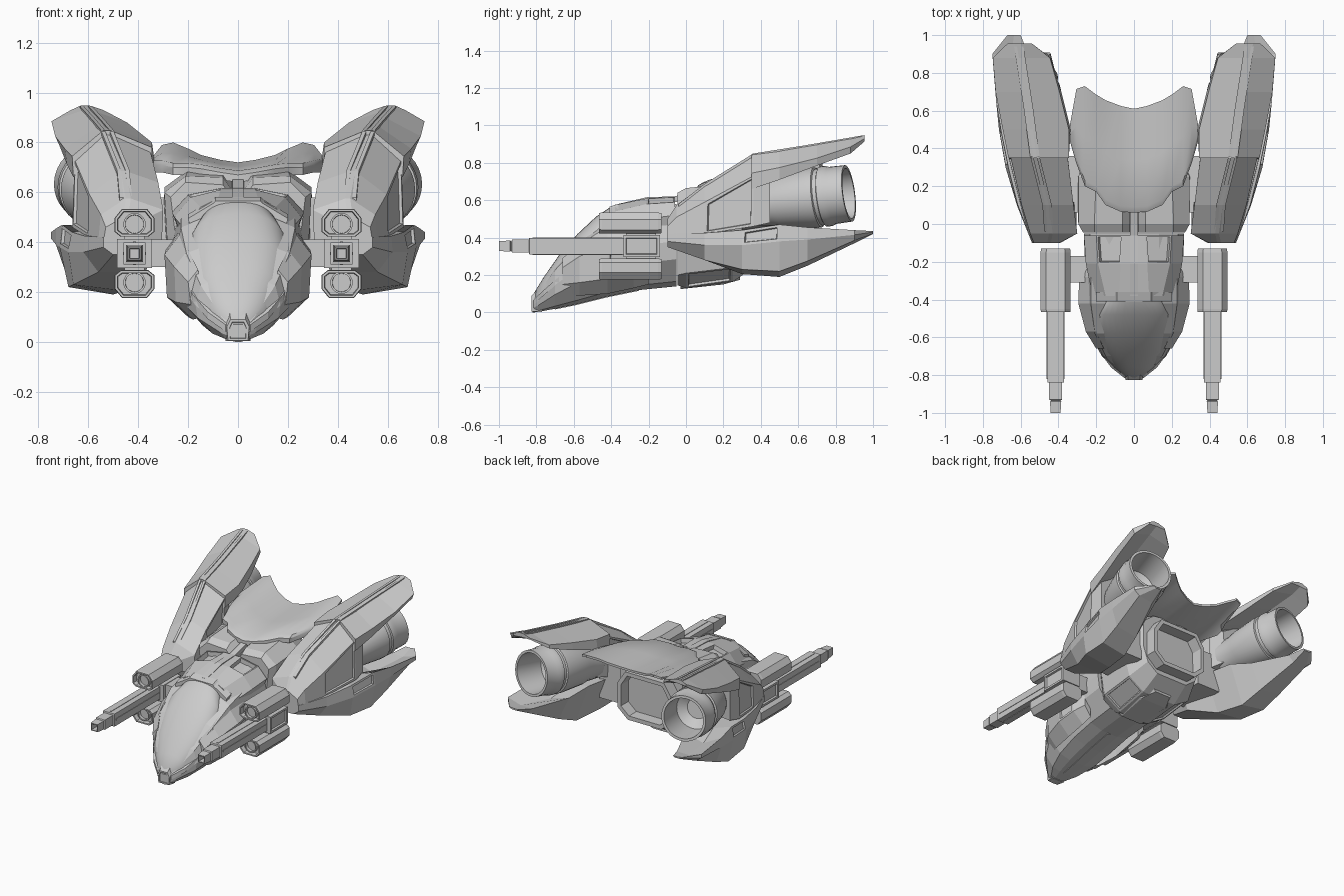
import bpy, bmesh
from math import cos, sin, pi
from mathutils import Vector


def finish(name, bm, mirror=False, smooth=False):
    me = bpy.data.meshes.new(name)
    bm.to_mesh(me)
    bm.free()
    ob = bpy.data.objects.new(name, me)
    bpy.context.collection.objects.link(ob)
    if mirror:
        ob.modifiers.new("mirror", 'MIRROR')
    if smooth:
        bpy.ops.object.select_all(action='DESELECT')
        ob.select_set(True)
        bpy.context.view_layer.objects.active = ob
        bpy.ops.object.shade_smooth_by_angle(angle=0.6)
    return ob


def loft(name, rings, mirror=False, smooth=False, panels=(), inset=(0.02, -0.012), cap=None):
    """Skin closed rings of 3D points; panels = (ring, edge) faces to recess; cap = (index, width, depth)."""
    bm = bmesh.new()
    vs = [[bm.verts.new(p) for p in r] for r in rings]
    n = len(vs[0])
    side = {}
    for i in range(len(vs) - 1):
        for j in range(n):
            k = (j + 1) % n
            side[i, j] = bm.faces.new((vs[i][j], vs[i][k], vs[i + 1][k], vs[i + 1][j]))
    caps = [bm.faces.new(vs[0][::-1]), bm.faces.new(vs[-1])]
    bmesh.ops.recalc_face_normals(bm, faces=bm.faces[:])
    for p in panels:
        bmesh.ops.inset_individual(bm, faces=[side[p]], thickness=inset[0], depth=0)
        bmesh.ops.inset_individual(bm, faces=[side[p]], thickness=0.005, depth=inset[1])
    if cap:
        bmesh.ops.inset_individual(bm, faces=[caps[cap[0]]], thickness=cap[1], depth=0)
        bmesh.ops.inset_individual(bm, faces=[caps[cap[0]]], thickness=0.003, depth=cap[2])
    return finish(name, bm, mirror, smooth)


def ring(y, pts):
    return [(x, y, z) for x, z in pts]


def sym(y, half):
    """Full ring from its right half, listed bottom to top."""
    return ring(y, list(half) + [(-x, z) for x, z in reversed(half)])


def box(name, x0, x1, y0, y1, z0, z1, mirror=False, **kw):
    q = [(x0, z0), (x1, z0), (x1, z1), (x0, z1)]
    return loft(name, [ring(y0, q), ring(y1, q)], mirror, **kw)


def lathe(name, prof, origin, axis, seg=28):
    a = Vector(axis).normalized()
    u = a.cross(Vector((0, 0, 1))).normalized()
    v = u.cross(a)
    o = Vector(origin)
    return loft(name, [[o + a * t + (u * cos(2 * pi * k / seg) + v * sin(2 * pi * k / seg)) * r
                        for k in range(seg)] for r, t in prof], True, True)


def rail(name, path, w, h, mirror=True):
    """Thin strip following a path."""
    return loft(name, [[(x - w, y, z - h), (x + w, y, z - h), (x + w, y, z + h), (x - w, y, z + h)]
                       for x, y, z in path], mirror)


# nose hull
shape = [(.25, 0), (.6, .06), (.95, .33), (1, .55), (.88, .9), (.5, 1)]
hull = [(-.82, 0, .07, .04), (-.79, .003, .11, .075), (-.70, .02, .25, .17), (-.58, .045, .39, .235),
        (-.42, .085, .50, .26), (-.25, .12, .55, .26), (-.05, .14, .58, .265)]
loft("nose_hull", [sym(y, [(w * a, b + (t - b) * c) for a, c in shape]) for y, b, t, w in hull])
loft("nose_tip", [sym(-.825, [(.04, 0.005), (.045, .06), (.03, .09)]),
                  sym(-.77, [(.05, .003), (.055, .10), (.035, .15)])], cap=(0, .012, -.01))
rail("belly_keel", [(0, y, b + .004) for y, b, t, w in hull[2:6]], .012, .008, False)

# smooth canopy with a long edge frame and a crest behind it
glass = [(-.815, .05, .10, .035), (-.76, .10, .19, .105), (-.68, .17, .305, .165), (-.58, .25, .42, .205),
         (-.48, .34, .513, .205), (-.41, .42, .56, .165), (-.37, .48, .575, .11)]
loft("canopy", [ring(y, [(w * (1 if k < 8 else -1) * abs(cos(pi * k / 16)) ** .8,
                          b + (t - b) * sin(pi * k / 16) ** .85)
                         for k in range(17)]) for y, b, t, w in glass], smooth=True)
rail("canopy_frame", [(w + .004, y, b + .006) for y, b, t, w in glass], .012, .014)
loft("canopy_crest", [sym(y, [(.19, z - .12), (.2, z - .07), (.1, z - .01), (.09, z)])
                      for y, z in ((-.41, .565), (-.36, .582))])

# cheek armour
loft("cheek_armour", [
    ring(-.66, [(.14, .10), (.19, .15), (.20, .24), (.16, .29)]),
    ring(-.57, [(.18, .09), (.25, .16), (.255, .30), (.2, .37)]),
    ring(-.42, [(.2, .10), (.285, .18), (.295, .35), (.21, .46)]),
    ring(-.28, [(.2, .13), (.28, .2), (.29, .37), (.21, .48)]),
    ring(-.2, [(.2, .15), (.25, .22), (.25, .36), (.2, .48)])], True, panels=[(2, 1)])

# deck behind the canopy with recessed slots
loft("rear_deck", [
    sym(-.38, [(.2, .4), (.22, .46), (.15, .54), (.08, .575)]),
    sym(-.21, [(.22, .4), (.255, .5), (.19, .58), (.07, .61)]),
    sym(-.06, [(.22, .4), (.265, .52), (.2, .59), (.06, .618)])],
    panels=[(1, 2), (1, 4)], inset=(.012, -.03))
rail("deck_spine", [(0, -.38, .56), (0, -.21, .6), (0, -.06, .605), (0, .08, .64)], .022, .016, False)

# centre body, rear vent and belly plate
loft("centre_body", [
    sym(-.045, [(.12, .145), (.22, .2), (.25, .42), (.27, .58), (.21, .64), (.06, .63), (.025, .58)]),
    sym(.0, [(.12, .13), (.25, .21), (.285, .42), (.295, .6), (.21, .665), (.06, .66), (.025, .61)]),
    sym(.25, [(.13, .165), (.25, .24), (.3, .42), (.295, .62), (.2, .69), (.06, .69), (.025, .67)]),
    sym(.38, [(.12, .25), (.2, .31), (.24, .42), (.24, .6), (.15, .67), (.06, .68), (.025, .68)])],
    panels=[(1, 0), (1, 12)])
loft("rear_vent", [sym(y, [(.13, .28), (.21, .35), (.21, .52), (.15, .61)]) for y in (.3, .46)],
     cap=(1, .03, -.13))
loft("belly_plate", [sym(-.03, [(.08, .125), (.15, .17)]), sym(.2, [(.1, .15), (.17, .2)]),
                     sym(.29, [(.06, .175), (.1, .22)])])

# tail plate, lofted across x: x, front y, back y, front z, back z
tail = [(0, .06, .61, .675, .72), (.07, .065, .625, .685, .73), (.15, .10, .655, .70, .75),
        (.20, .17, .685, .705, .775), (.26, .20, .73, .705, .80), (.305, .32, .715, .715, .79),
        (.34, .44, .52, .715, .745)]
tail = [(-x, *r) for x, *r in tail[:0:-1]] + tail
loft("tail_plate", [[(x, f, a - .035), (x, f, a - .005), (x, f + .03, a + .012),
                     (x, f * .5 + b * .5, a * .55 + c * .45 + .008), (x, b, c), (x, b, c - .015),
                     (x, f * .5 + b * .5, a * .55 + c * .45 - .035)] for x, f, b, a, c in tail], smooth=True)

# nacelles: upper armour, roof fin (hollow underneath), lower armour (hollow on top)
loft("nacelle_upper", [
    ring(-.1, [(.39, .41), (.40, .48), (.44, .5), (.46, .5), (.53, .46), (.54, .40)]),
    ring(-.05, [(.305, .41), (.30, .53), (.43, .575), (.45, .575), (.55, .51), (.56, .41)]),
    ring(.1, [(.305, .44), (.32, .64), (.45, .685), (.47, .685), (.595, .59), (.60, .42)]),
    ring(.36, [(.355, .48), (.352, .765), (.51, .835), (.54, .835), (.655, .73), (.665, .46)]),
    ring(.45, [(.40, .5), (.38, .72), (.52, .8), (.55, .8), (.655, .72), (.655, .48)])],
    True, panels=[(2, 4), (2, 0)])
loft("nacelle_roof", [
    ring(.35, [(.345, .70), (.345, .78), (.51, .848), (.54, .848), (.665, .745), (.66, .66), (.52, .78)]),
    ring(.5, [(.335, .73), (.345, .80), (.53, .867), (.56, .867), (.695, .775), (.685, .71), (.54, .80)]),
    ring(.7, [(.385, .79), (.395, .84), (.56, .9), (.59, .9), (.733, .825), (.715, .785), (.575, .845)]),
    ring(.88, [(.442, .855), (.445, .88), (.59, .93), (.62, .93), (.748, .885), (.735, .85), (.605, .89)]),
    ring(.955, [(.54, .92), (.54, .93), (.595, .948), (.63, .948), (.67, .93), (.67, .915), (.61, .92)])],
    True)
for dx, tag in ((-.017, "inner"), (.017, "outer")):
    rail("ridge_rail_" + tag, [(.45 + dx, -.04, .572), (.46 + dx, .1, .68), (.525 + dx, .36, .842),
                               (.56 + dx, .62, .883), (.61 + dx, .94, .938)], .008, .008)
loft("nacelle_lower", [
    ring(-.1, [(.40, .42), (.54, .42), (.54, .38), (.50, .35), (.42, .35), (.40, .40)]),
    ring(.1, [(.46, .44), (.615, .425), (.62, .36), (.56, .28), (.37, .28), (.32, .44)]),
    ring(.3, [(.52, .46), (.665, .44), (.68, .36), (.66, .23), (.46, .205), (.36, .46)]),
    ring(.5, [(.56, .42), (.705, .47), (.715, .38), (.68, .22), (.50, .19), (.40, .46)]),
    ring(.65, [(.59, .38), (.73, .455), (.73, .39), (.69, .275), (.53, .25), (.45, .42)]),
    ring(.9, [(.65, .41), (.75, .44), (.75, .415), (.71, .385), (.60, .37), (.56, .41)]),
    ring(1.0, [(.635, .43), (.67, .435), (.67, .43), (.65, .42), (.61, .42), (.60, .43)])],
    True, panels=[(2, 1)])
box("nacelle_pylon", .24, .42, .06, .36, .32, .58, True)

# engine nozzle, hollow, splayed outward
lathe("engine_nozzle", [(.12, -.52), (.128, -.42), (.14, -.38), (.162, -.2), (.162, -.17), (.152, -.165),
                        (.152, -.145), (.162, -.14), (.162, -.11), (.154, -.09), (.152, 0), (.135, 0),
                        (.127, -.2), (.07, -.24)], (.59, .87, .637), (.23, 1, .13), 32)

# cannons: barrel, breech, two launcher tubes each
GX, GZ = .415, .355
loft("cannon_barrel", [ring(y, [(GX - h, GZ - h), (GX + h, GZ - h), (GX + h, GZ + h), (GX - h, GZ + h)])
                       for y, h in ((-1, .026), (-.94, .03), (-.935, .024), (-.93, .034), (-.84, .034),
                                    (-.838, .044), (-.3, .044))], True, cap=(0, .008, -.05))
box("barrel_stripe", GX - .047, GX + .047, -.82, -.34, GZ - .006, GZ + .006, True)
box("barrel_top_stripe", GX - .006, GX + .006, -.82, -.34, GZ - .047, GZ + .047, True)
box("cannon_breech", GX - .07, GX + .07, -.335, -.14, GZ - .058, GZ + .058, True, panels=[(0, 1)])
box("cannon_mount", .22, .36, -.31, -.17, GZ - .055, GZ + .055, True)
for s, tag in ((1, "upper"), (-1, "lower")):
    c = GZ + s * .117
    pod = [(-.055, -.05), (.055, -.05), (.08, -.03), (.08, .025), (.05, .062), (-.05, .062),
           (-.08, .025), (-.08, -.03)]
    loft("launcher_" + tag, [ring(y, [(GX + x * k, c + s * z * k) for x, z in pod])
                             for y, k in ((-.465, .97), (-.45, 1), (-.15, 1), (-.13, .96))],
         True, cap=(0, .01, -.03))
    lathe("launch_tube_" + tag, [(.045, .1), (.045, -.025), (.037, -.025), (.035, .04)],
          (GX, -.43, c), (0, 1, 0), 20)
    box("launcher_link_" + tag, GX - .04, GX + .04, -.32, -.16, min(c, GZ), max(c, GZ), True)
